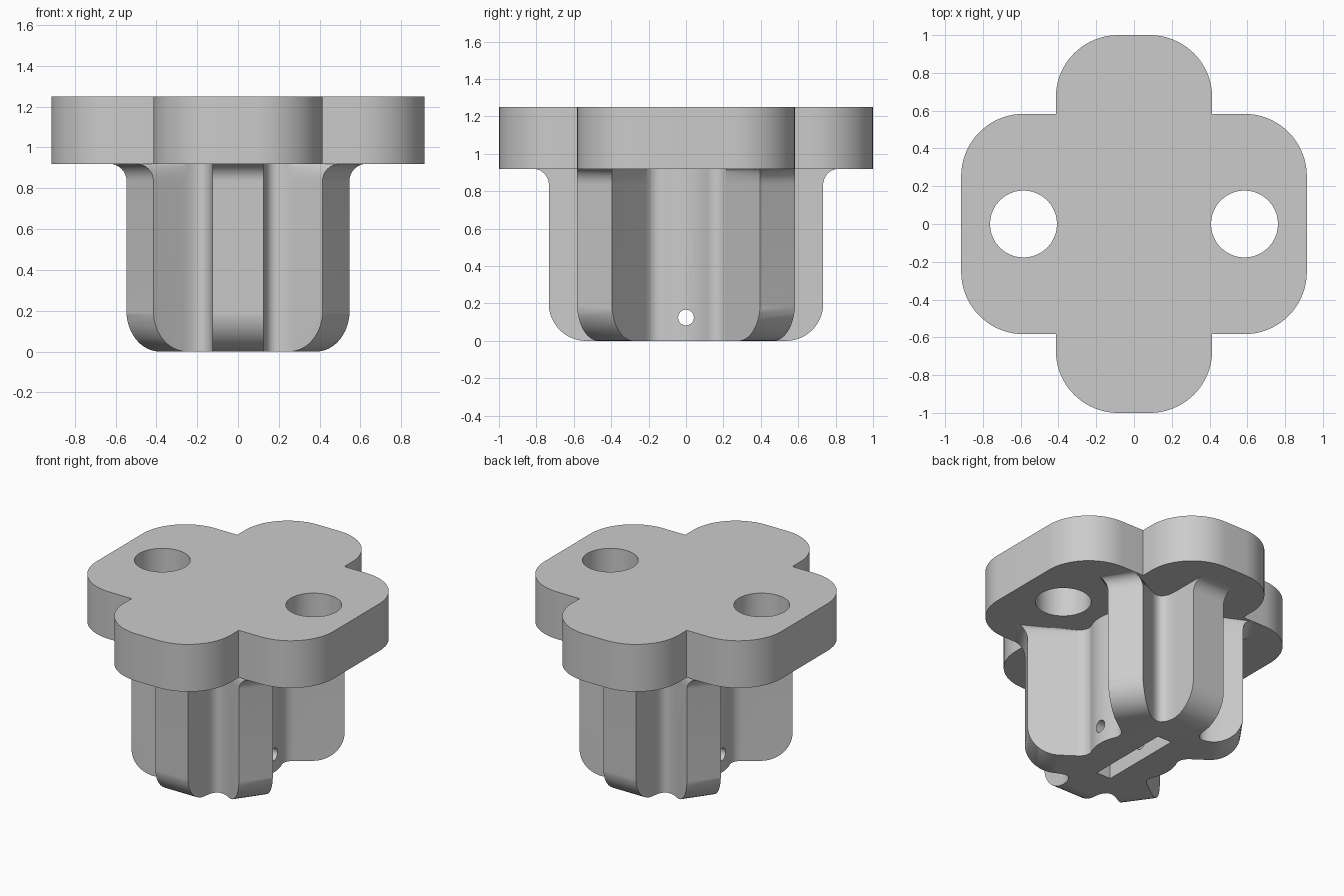
import bpy, bmesh, math
from mathutils import Vector

cube = bpy.data.objects.get("Cube")
if cube:
    bpy.data.objects.remove(cube, do_unlink=True)

grey = bpy.data.materials.new("plain grey")
grey.use_nodes = True
colour = (0.6, 0.6, 0.6, 1)
grey.diffuse_color = colour
grey.node_tree.nodes["Principled BSDF"].inputs["Base Color"].default_value = colour


def four_way(quarter):
    """Mirror a +x to +y quarter outline into a closed outline."""
    half = quarter + [(-x, y) for x, y in reversed(quarter)]
    return half + [(-x, -y) for x, y in half]


def arc(cx, cy, r, steps=20):
    return [(cx + r * math.cos(i * math.pi / 2 / steps),
             cy + r * math.sin(i * math.pi / 2 / steps)) for i in range(steps + 1)]


def bend(a, b, c, steps=10):
    """Rounded corner from a to c, pulled towards b."""
    a, b, c = Vector(a), Vector(b), Vector(c)
    pts = [a.lerp(b, i / steps).lerp(b.lerp(c, i / steps), i / steps) for i in range(steps + 1)]
    return [tuple(p) for p in pts]


def loft(name, rings):
    """Solid through a stack of (z, outline) rings."""
    bm = bmesh.new()
    loops = [[bm.verts.new((x, y, z)) for x, y in pts] for z, pts in rings]
    n = len(loops[0])
    for low, high in zip(loops, loops[1:]):
        for i in range(n):
            j = (i + 1) % n
            bm.faces.new((low[i], low[j], high[j], high[i]))
    bm.faces.new(loops[0][::-1])
    bm.faces.new(loops[-1])
    bmesh.ops.recalc_face_normals(bm, faces=bm.faces)
    mesh = bpy.data.meshes.new(name)
    bm.to_mesh(mesh)
    bm.free()
    mesh.materials.append(grey)
    ob = bpy.data.objects.new(name, mesh)
    bpy.context.collection.objects.link(ob)
    return ob


def select(ob):
    bpy.ops.object.select_all(action='DESELECT')
    ob.select_set(True)
    bpy.context.view_layer.objects.active = ob


def combine(ob, tool, operation):
    tool.hide_render = True
    mod = ob.modifiers.new("cut", 'BOOLEAN')
    mod.operation, mod.object, mod.solver = operation, tool, 'EXACT'
    select(ob)
    bpy.ops.object.modifier_apply(modifier=mod.name)
    bpy.data.objects.remove(tool, do_unlink=True)


def cylinder(r, depth, loc, rot=(0, 0, 0)):
    bpy.ops.mesh.primitive_cylinder_add(vertices=48, radius=r, depth=depth, location=loc, rotation=rot)
    ob = bpy.context.object
    ob.data.materials.append(grey)
    return ob


# Flange: two crossed rounded rectangles with a pair of bolt holes
flange_outline = four_way(arc(0.585, 0.253, 0.33) + [(0.414, 0.583)] + arc(0.084, 0.67, 0.33))
flange = loft("flange", [(0.92, flange_outline), (1.25, flange_outline)])
for side in (-1, 1):
    combine(flange, cylinder(0.177, 1, (0.585 * side, 0, 1.08)), 'DIFFERENCE')

# Lobe tips: position, inward rounding direction, outward flare direction
tips = [((0.546, 0.396), (0.817, 0.577), (1, 0)),
        ((0.414, 0.582), (0.817, 0.577), (1, 0)),
        ((0.125, 0.733), (0, 1), (0, 1))]


def shifted(d, which):
    return [(t[0][0] + t[which][0] * d, t[0][1] + t[which][1] * d) for t in tips]


# Six-lobed plug: core, grooves and tips that flare into the flange
core = [(0.28 * math.cos(a), 0.28 * math.sin(a)) for a in (0.05, 0.15, 0.25, 0.35, 0.43)]
side_groove = core + bend((0.25, 0.13), (0.24, 0.18), (0.29, 0.215))
end_groove = bend((0.27, 0.481), (0.125, 0.385), (0.125, 0.57))


def plug_ring(d):
    a, b, c = shifted(d, 2)
    return four_way(side_groove + [a, b] + end_groove + [c])


flare = 0.085
rings = [(0, plug_ring(0))]
for i in range(9):
    t = i / 8 * math.pi / 2
    rings.append((0.92 - flare + flare * math.sin(t), plug_ring(flare * (1 - math.cos(t)))))
rings.append((0.925, plug_ring(flare)))
plug = loft("lobed_plug", rings)

# Rounded lower ends of the lobes
r = 0.2
envelope = [(-0.0005, four_way(shifted(-r, 1)))]
for i in range(1, 13):
    t = i / 12 * math.pi / 2
    envelope.append((r * (1 - math.cos(t)), four_way(shifted(r * (math.sin(t) - 1) + 0.001, 1))))
envelope += [(0.8, four_way(shifted(0.001, 1))), (0.81, four_way(shifted(0.3, 1))),
             (1.1, four_way(shifted(0.3, 1)))]
combine(plug, loft("rounding_envelope", envelope), 'INTERSECT')

# Slot in the underside and a cross pin hole
slot = four_way([(0.055, 0.3)])
combine(plug, loft("slot_cutter", [(-0.1, slot), (0.5, slot)]), 'DIFFERENCE')
combine(plug, cylinder(0.042, 2, (0, 0, 0.125), (0, math.pi / 2, 0)), 'DIFFERENCE')

for ob in (flange, plug):
    select(ob)
    bpy.ops.object.shade_smooth_by_angle(angle=math.radians(25))
